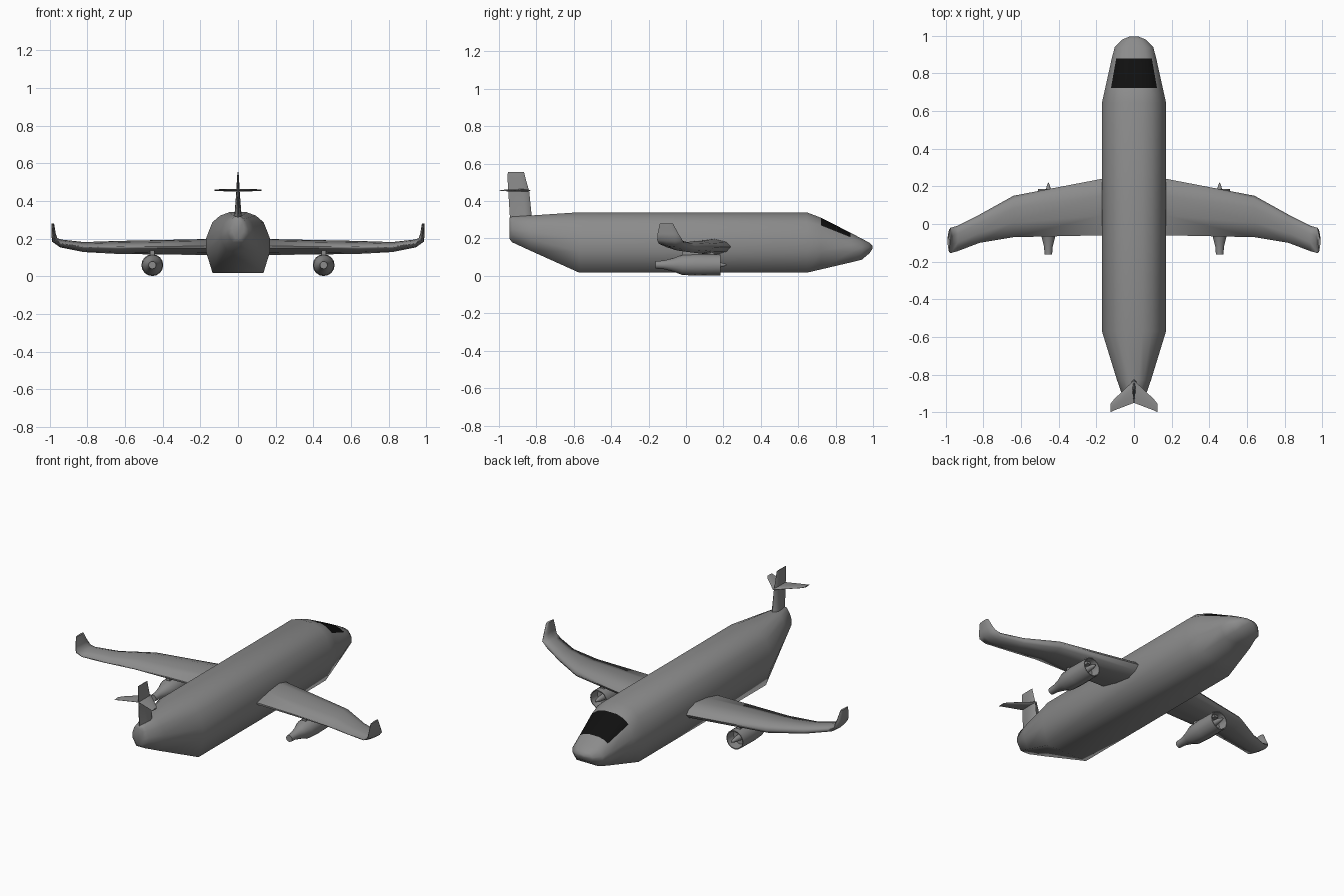
import bpy, bmesh, math
from mathutils import Vector

if "Cube" in bpy.data.objects:
    bpy.data.objects.remove(bpy.data.objects["Cube"])


def material(name, value):
    m = bpy.data.materials.new(name)
    m.diffuse_color = (value, value, value, 1)
    m.use_nodes = True
    m.node_tree.nodes["Principled BSDF"].inputs["Base Color"].default_value = m.diffuse_color
    return m


GREY = material("dark_grey", .26)
BLACK = material("window_black", .005)


def finish(name, bm, mirror=False, angle=40):
    bmesh.ops.remove_doubles(bm, verts=bm.verts, dist=1e-5)
    bmesh.ops.recalc_face_normals(bm, faces=bm.faces)
    me = bpy.data.meshes.new(name)
    bm.to_mesh(me)
    bm.free()
    ob = bpy.data.objects.new(name, me)
    bpy.context.collection.objects.link(ob)
    me.materials.append(GREY)
    bpy.ops.object.select_all(action='DESELECT')
    ob.select_set(True)
    bpy.context.view_layer.objects.active = ob
    bpy.ops.object.shade_smooth_by_angle(angle=math.radians(angle))
    if mirror:
        ob.modifiers.new("mirror", 'MIRROR')
    return ob


def loft(bm, rings):
    """Skin closed rings of equal point count, cap the ends; returns quads by ring gap."""
    vs = [[bm.verts.new(p) for p in r] for r in rings]
    n = len(vs[0])
    gaps = []
    for a, b in zip(vs, vs[1:]):
        gaps.append([bm.faces.new((a[i], a[(i + 1) % n], b[(i + 1) % n], b[i]))
                     for i in range(n)])
    bm.faces.new(vs[0])
    bm.faces.new(vs[-1])
    return gaps


def lathe(bm, profile, x, z, sides):
    """Revolve (radius, y) pairs around an axis along y."""
    loft(bm, [[(x + max(r, 0.0005) * math.cos(2 * math.pi * i / sides), y,
                z + max(r, 0.0005) * math.sin(2 * math.pi * i / sides))
               for i in range(sides)] for r, y in profile])


def foil(centre, y_le, y_te, thick, tilt):
    """Aerofoil section; tilt 0 is a flat wing, 90 an upright fin."""
    t = math.radians(tilt)
    up = Vector((-math.sin(t), 0, math.cos(t)))
    c = Vector((centre[0], 0, centre[1]))
    shape = [(0, 0), (.08, .3), (.3, .5), (.65, .36), (1, .06),
             (1, -.06), (.65, -.36), (.3, -.5), (.08, -.3)]
    return [c + up * h * thick + Vector((0, y_le + (y_te - y_le) * f, 0)) for f, h in shape]


def body_ring(y, w, bw, z0, zs, z1):
    """Fuselage section: half width, floor half width, floor, shoulder and roof heights."""
    h = zs - z0
    half = [(bw, z0), (w, z0 + h * .42), (w, z0 + h * .68), (w * .8, zs),
            (w * .56, zs + (z1 - zs) * .62), (w * .27, z1 - (z1 - zs) * .05)]
    return [(x, y, z) for x, z in half] + [(-x, y, z) for x, z in reversed(half)]


# Fuselage with the windscreen as dark faces
bm = bmesh.new()
gaps = loft(bm, [
    body_ring(-.945, .03, .012, .20, .285, .312),
    body_ring(-.93, .055, .028, .18, .285, .318),
    body_ring(-.83, .09, .06, .134, .286, .325),
    body_ring(-.57, .17, .135, .017, .287, .343),
    body_ring(.645, .17, .135, .017, .287, .343),
    body_ring(.722, .153, .12, .035, .27, .313),
    body_ring(.88, .118, .09, .072, .207, .232),
    body_ring(.94, .102, .072, .087, .182, .20),
    body_ring(.98, .062, .042, .12, .168, .178),
    body_ring(.997, .02, .012, .145, .158, .162)])
for f in gaps[5][3:8]:
    f.material_index = 1
finish("fuselage", bm, angle=80).data.materials.append(BLACK)

# Wings with upturned tips
bm = bmesh.new()
loft(bm, [
    foil((.10, .155), .25, -.06, .088, 0),
    foil((.17, .155), .24, -.06, .085, 0),
    foil((.64, .153), .15, -.07, .069, 0),
    foil((.82, .155), .05, -.10, .053, 3),
    foil((.94, .174), -.01, -.145, .042, 15),
    foil((.974, .193), -.02, -.154, .034, 60),
    foil((.979, .225), -.04, -.152, .022, 86),
    foil((.984, .28), -.07, -.14, .014, 90)])
finish("wings", bm, True, angle=75)

# Engines: hollow nacelle, then spinner
bm = bmesh.new()
lathe(bm, [(0, -.162), (.02, -.162), (.023, -.12), (.037, -.065), (.054, -.02),
           (.058, .06), (.056, .185), (.051, .185), (.046, .13), (0, .13)], .455, .059, 16)
finish("engines", bm, True)
bm = bmesh.new()
lathe(bm, [(.02, .12), (.013, .185), (.006, .21), (0, .22)], .455, .059, 12)
finish("spinners", bm, True)

# Pylons between nacelle and wing
bm = bmesh.new()
loft(bm, [[(.455 + dx, y, z) for dx, y in ((-.012, a), (.012, a), (.012, b), (-.012, b))]
          for z, a, b in ((.09, .16, -.02), (.15, .14, -.02))])
finish("pylons", bm, True)

# Tail fin
bm = bmesh.new()
loft(bm, [foil((0, z), a, b, t, 90) for z, a, b, t in (
    (.28, -.81, -.942, .055), (.32, -.825, -.942, .038), (.45, -.838, -.95, .018),
    (.53, -.86, -.955, .01), (.555, -.866, -.952, .004))])
finish("tail_fin", bm)

# Swept tailplane on the fin
bm = bmesh.new()
loft(bm, [foil((x, .457), a, b, t, 0) for x, a, b, t in (
    (0, -.83, -.95, .014), (.105, -.93, -.99, .01), (.125, -.955, -1.0, .008))])
finish("tailplane", bm, True)
